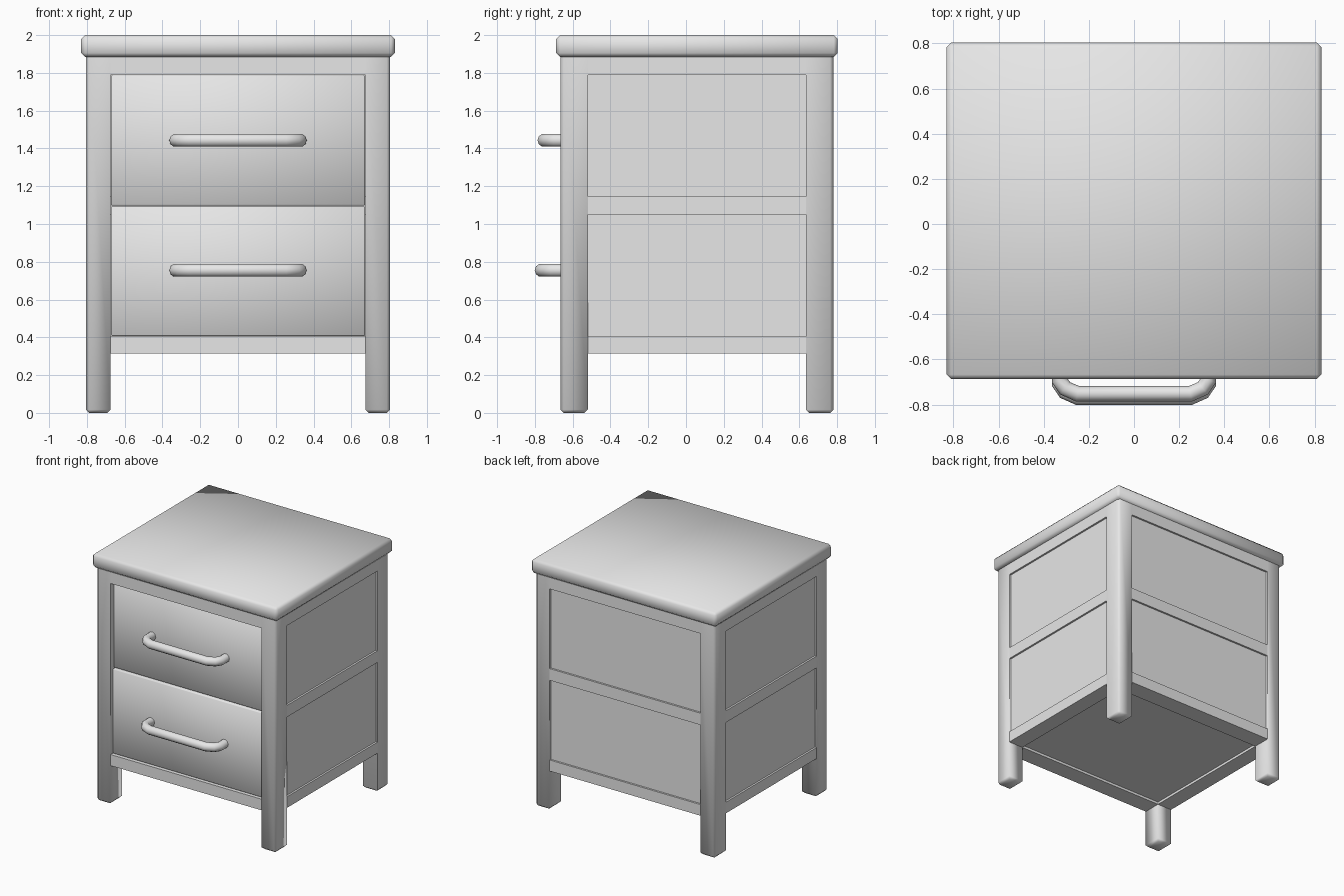
import bpy, bmesh, math

if "Cube" in bpy.data.objects:
    bpy.data.objects.remove(bpy.data.objects["Cube"])

grey = bpy.data.materials.new("light_grey")
grey.diffuse_color = (0.8, 0.8, 0.8, 1)
grey.use_nodes = True
grey.node_tree.nodes["Principled BSDF"].inputs["Base Color"].default_value = grey.diffuse_color


def finish(obj, angle=60):
    obj.data.materials.append(grey)
    bpy.ops.object.select_all(action='DESELECT')
    obj.select_set(True)
    bpy.context.view_layer.objects.active = obj
    bpy.ops.object.shade_smooth_by_angle(angle=math.radians(angle))


def box(name, lo, hi, bevel=0.0, pick=None):
    """Box between two corners; bevels the edges chosen by pick."""
    bm = bmesh.new()
    bmesh.ops.create_cube(bm, size=1)
    for v in bm.verts:
        v.co = [(a + b) / 2 + c * (b - a) for a, b, c in zip(lo, hi, v.co)]
    if bevel:
        edges = [e for e in bm.edges if pick is None or pick(e)]
        bmesh.ops.bevel(bm, geom=edges, offset=bevel, segments=1,
                        profile=0.5, affect='EDGES')
    me = bpy.data.meshes.new(name)
    bm.to_mesh(me)
    bm.free()
    obj = bpy.data.objects.new(name, me)
    bpy.context.collection.objects.link(obj)
    finish(obj)
    return obj


X, XI = 0.805, 0.675            # outer and inner faces of the legs
YF, YFI = -0.665, -0.52         # front legs
YB, YBI = 0.78, 0.635           # back legs
TOP = 1.885                     # underside of the table top

# Table top
box("table_top", (-0.83, -0.687, TOP), (0.83, 0.803, 2.0), 0.02)

# Corner legs, chamfered on the foot and the outer upright edge
for sx, side in ((-1, "left"), (1, "right")):
    for y0, y1, end in ((YF, YFI, "front"), (YBI, YB, "back")):
        x0, x1 = sorted((sx * XI, sx * X))
        oy = YF if end == "front" else YB

        def pick(e, sx=sx, oy=oy):
            foot = all(v.co.z < 0.01 for v in e.verts)
            outer = all(abs(v.co.x - sx * X) < 1e-4 and
                        abs(v.co.y - oy) < 1e-4 for v in e.verts)
            return foot or outer
        box(f"{end}_{side}_leg", (x0, y0, 0), (x1, y1, TOP), 0.017, pick)

# Rails between the legs; the front has no middle rail
LEVELS = (("bottom", 0.315, 0.405), ("middle", 1.05, 1.145),
          ("top", 1.79, TOP))
for level, z0, z1 in LEVELS:
    box(f"back_{level}_rail", (-XI, YBI, z0), (XI, YB, z1))
    if level != "middle":
        box(f"front_{level}_rail", (-XI, YF, z0), (XI, YFI, z1))
    for sx, side in ((-1, "left"), (1, "right")):
        x0, x1 = sorted((sx * XI, sx * X))
        box(f"{side}_{level}_rail", (x0, YFI, z0), (x1, YBI, z1))

# Slightly recessed panels
R = 0.015
for level, z0, z1 in (("lower", 0.405, 1.05), ("upper", 1.145, 1.79)):
    box(f"back_{level}_panel", (-XI, YB - R - 0.03, z0), (XI, YB - R, z1))
    for sx, side in ((-1, "left"), (1, "right")):
        x0, x1 = sorted((sx * (X - R - 0.03), sx * (X - R)))
        box(f"{side}_{level}_panel", (x0, YFI, z0), (x1, YBI, z1))
box("floor_panel", (-XI, YFI, 0.335), (XI, YBI, 0.375))


def handle(name, z, y):
    """Round bar with softened corners, y being the centre of the grip."""
    half = [(0.33, y + 0.15), (0.33, y + 0.06), (0.305, y + 0.024), (0.25, y)]
    pts = [(-a, b) for a, b in half] + half[::-1]
    cu = bpy.data.curves.new(name, 'CURVE')
    cu.dimensions = '3D'
    cu.bevel_depth = 0.035
    cu.bevel_resolution = 3
    cu.use_fill_caps = True
    sp = cu.splines.new('POLY')
    sp.points.add(len(pts) - 1)
    for p, (a, b) in zip(sp.points, pts):
        p.co = (a, b, z, 1)
    tmp = bpy.data.objects.new(name + "_path", cu)
    bpy.context.collection.objects.link(tmp)
    dg = bpy.context.evaluated_depsgraph_get()
    me = bpy.data.meshes.new_from_object(tmp.evaluated_get(dg))
    bpy.data.objects.remove(tmp)
    me.materials.clear()
    obj = bpy.data.objects.new(name, me)
    bpy.context.collection.objects.link(obj)
    finish(obj)


# Drawers with handles; the upper one sits a little deeper
for level, z0, z1, yf, zh in (("lower", 0.407, 1.093, -0.645, 0.755),
                              ("upper", 1.097, 1.788, -0.63, 1.443)):
    box(f"{level}_drawer", (-XI + 0.002, yf, z0), (XI - 0.002, YFI, z1), 0.006)
    handle(f"{level}_drawer_handle", zh, yf - 0.122)
